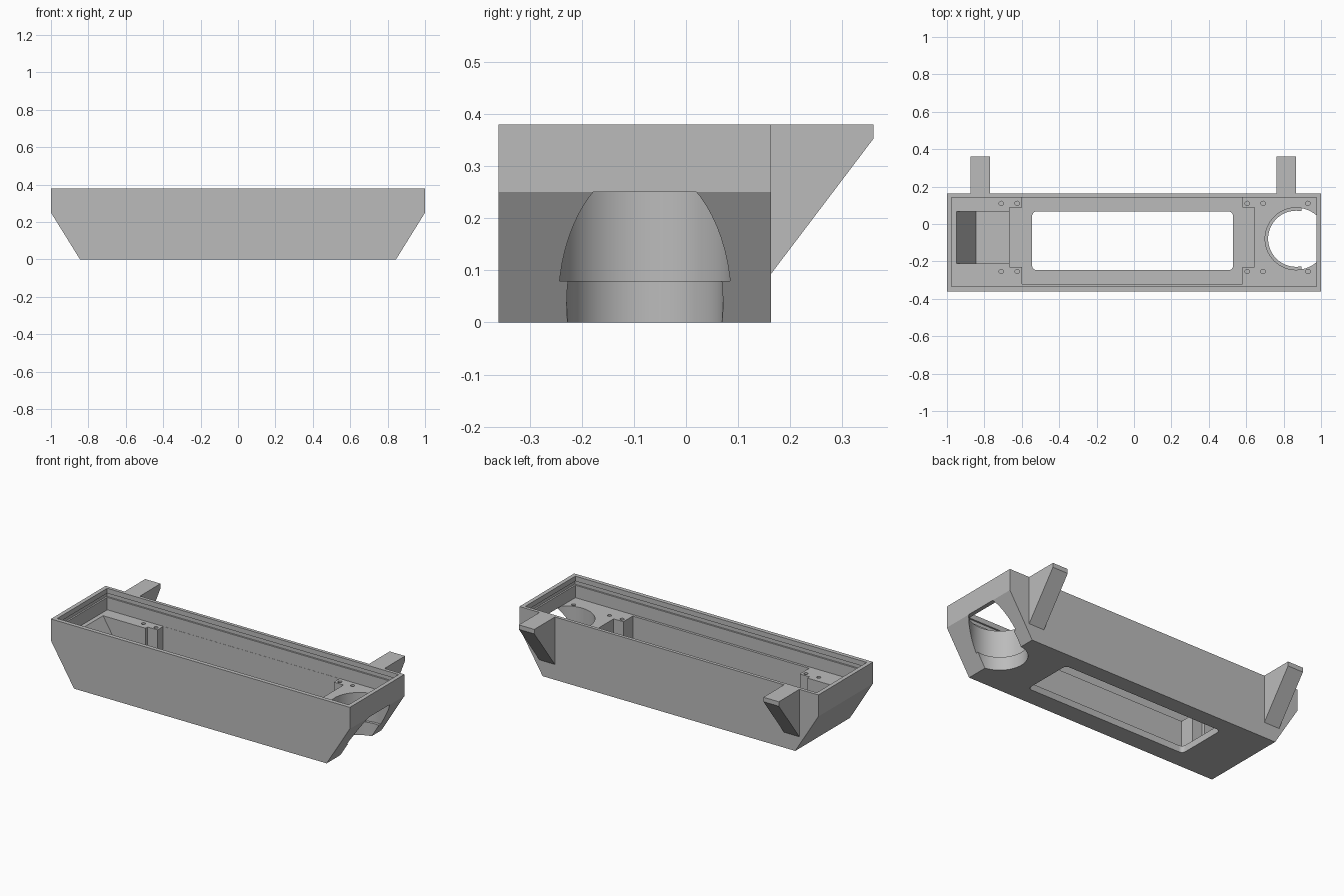
import bpy, bmesh, math
from mathutils import Vector

if "Cube" in bpy.data.objects:
    bpy.data.objects.remove(bpy.data.objects["Cube"])

grey = bpy.data.materials.new("plain_grey")
grey.diffuse_color = (0.5, 0.5, 0.5, 1)
grey.use_nodes = True
grey.node_tree.nodes["Principled BSDF"].inputs["Base Color"].default_value = grey.diffuse_color


def prism(name, outline, lo, hi, axis):
    """Extrude a 2D outline along z (outline in xy), y (in xz) or x (in yz)."""
    place = {'z': lambda a, b, t: (a, b, t),
             'y': lambda a, b, t: (a, t, b),
             'x': lambda a, b, t: (t, a, b)}[axis]
    bm = bmesh.new()
    face = bm.faces.new([bm.verts.new(place(a, b, lo)) for a, b in outline])
    ext = bmesh.ops.extrude_face_region(bm, geom=[face])
    moved = [v for v in ext['geom'] if isinstance(v, bmesh.types.BMVert)]
    bmesh.ops.translate(bm, verts=moved, vec=Vector(place(0, 0, hi - lo)))
    bmesh.ops.recalc_face_normals(bm, faces=bm.faces)
    mesh = bpy.data.meshes.new(name)
    bm.to_mesh(mesh)
    bm.free()
    mesh.materials.append(grey)
    obj = bpy.data.objects.new(name, mesh)
    bpy.context.collection.objects.link(obj)
    return obj


def rect(x0, x1, y0, y1):
    return [(x0, y0), (x1, y0), (x1, y1), (x0, y1)]


def circle(cx, cy, r, n):
    return [(cx + r * math.cos(2 * math.pi * i / n),
             cy + r * math.sin(2 * math.pi * i / n)) for i in range(n)]


def rounded(x0, x1, y0, y1, r, n=5):
    pts = []
    corners = [(x1 - r, y1 - r), (x0 + r, y1 - r), (x0 + r, y0 + r), (x1 - r, y0 + r)]
    for q, (cx, cy) in enumerate(corners):
        for i in range(n + 1):
            a = math.pi / 2 * (q + i / n)
            pts.append((cx + r * math.cos(a), cy + r * math.sin(a)))
    return pts


def cut(target, cutter):
    mod = target.modifiers.new("cut", 'BOOLEAN')
    mod.operation, mod.solver, mod.object = 'DIFFERENCE', 'EXACT', cutter
    cutter.hide_render = True
    bpy.context.view_layer.objects.active = target
    bpy.ops.object.modifier_apply(modifier=mod.name)
    bpy.data.objects.remove(cutter, do_unlink=True)


# Housing with sloped lower ends
housing = prism("housing", [(-0.845, 0), (0.845, 0), (1, 0.25), (1, 0.38),
                            (-1, 0.38), (-1, 0.25)], -0.36, 0.163, 'y')

# Open top above the end platforms, with a shallow lid groove
cut(housing, prism("top_cavity", rect(-0.975, 0.975, -0.335, 0.143), 0.25, 0.45, 'z'))
cut(housing, prism("lid_groove", rect(-0.985, 0.985, -0.345, 0.153), 0.325, 0.35, 'z'))

# Deep centre bay that leaves four corner posts standing
bay = [(-0.60, -0.32), (0.58, -0.32), (0.58, -0.23), (0.645, -0.23),
       (0.645, 0.087), (0.58, 0.087), (0.58, 0.142), (-0.60, 0.142),
       (-0.60, 0.087), (-0.665, 0.087), (-0.665, -0.23), (-0.60, -0.23)]
cut(housing, prism("centre_bay", bay, 0.04, 0.30, 'z'))

# Sloped pocket in the left platform, open to the bay
cut(housing, prism("left_pocket", [(-0.956, 0.26), (-0.845, 0.08), (-0.66, 0.08),
                                   (-0.66, 0.26)], -0.21, 0.067, 'y'))

# Window in the floor
cut(housing, prism("floor_window", rounded(-0.545, 0.53, -0.247, 0.067, 0.025),
                   -0.1, 0.2, 'z'))

# Stepped round socket that breaks through the right slope
cut(housing, prism("socket_upper", circle(0.867, -0.079, 0.166, 64), 0.08, 0.2505, 'z'))
cut(housing, prism("socket_lower", circle(0.867, -0.079, 0.15, 64), -0.1, 0.12, 'z'))

# Screw holes in the platforms and posts
for x in (-0.71, -0.625, 0.605, 0.69, 0.93):
    for y in (-0.254, 0.11):
        cut(housing, prism("screw_hole", circle(x, y, 0.012, 12), 0.19, 0.30, 'z'))

# Rear hanging brackets
brackets = []
for side, x0 in (("left", -0.873), ("right", 0.763)):
    brackets.append(prism(side + "_bracket", [(0.163, 0.093), (0.36, 0.353),
                                              (0.36, 0.38), (0.163, 0.38)],
                          x0, x0 + 0.103, 'x'))

# Smooth round walls, keep edges sharp
bpy.ops.object.select_all(action='DESELECT')
housing.select_set(True)
bpy.context.view_layer.objects.active = housing
bpy.ops.object.shade_smooth_by_angle(angle=math.radians(25))
